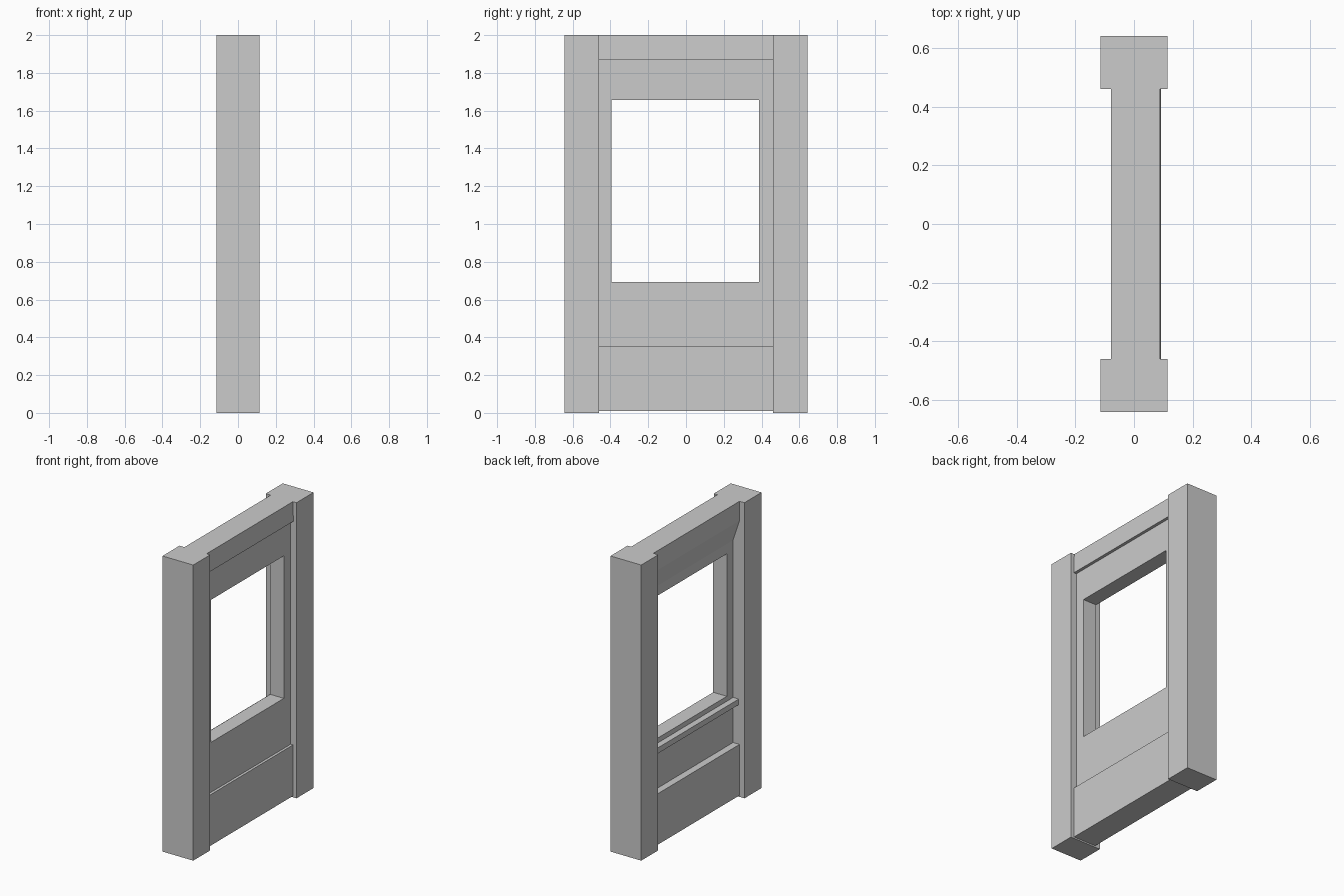
import bpy, bmesh

if "Cube" in bpy.data.objects:
    bpy.data.objects.remove(bpy.data.objects["Cube"])


def add_object(name, bm):
    bmesh.ops.recalc_face_normals(bm, faces=bm.faces)
    mesh = bpy.data.meshes.new(name)
    bm.to_mesh(mesh)
    bm.free()
    obj = bpy.data.objects.new(name, mesh)
    bpy.context.collection.objects.link(obj)
    return obj


def extrude_profile(name, profile, y0, y1):
    """Extrude an (x, z) outline from y0 to y1."""
    bm = bmesh.new()
    face = bm.faces.new([bm.verts.new((x, y0, z)) for x, z in profile])
    new = bmesh.ops.extrude_face_region(bm, geom=[face])["geom"]
    verts = [v for v in new if isinstance(v, bmesh.types.BMVert)]
    bmesh.ops.translate(bm, verts=verts, vec=(0, y1 - y0, 0))
    return add_object(name, bm)


def rect(x0, x1, z0, z1):
    return [(x0, z0), (x1, z0), (x1, z1), (x0, z1)]


# Side posts, mirrored across the middle
posts = extrude_profile("side_posts", rect(-0.115, 0.115, 0, 2), 0.461, 0.643)
posts.modifiers.new("mirror", "MIRROR").use_axis = (False, True, False)

# Infill wall: base panel, recessed wall, sill bar and top fascia in one section
wall_profile = [
    (-0.078, 0.01), (0.09, 0.01), (0.09, 0.355), (0.072, 0.355),   # base panel
    (0.072, 1.868), (0.092, 1.868), (0.088, 2.0),                  # outer fascia
    (-0.078, 2.0), (-0.078, 1.868), (-0.03, 1.725),                # sloped fascia
    (-0.03, 0.66), (-0.072, 0.66), (-0.072, 0.622), (-0.03, 0.622),  # sill bar
    (-0.03, 0.355), (-0.078, 0.355),
]
wall = extrude_profile("window_wall", wall_profile, -0.461, 0.461)

# Window opening
cutter = extrude_profile("window_cutter", rect(-0.3, 0.3, 0.693, 1.657), -0.394, 0.387)
cutter.hide_render = True
cutter.hide_viewport = False
cut = wall.modifiers.new("window_opening", "BOOLEAN")
cut.operation = "DIFFERENCE"
cut.solver = "EXACT"
cut.object = cutter

# Apply the opening and drop the helper
bpy.context.view_layer.objects.active = wall
bpy.ops.object.modifier_apply(modifier=cut.name)
bpy.data.objects.remove(cutter, do_unlink=True)
